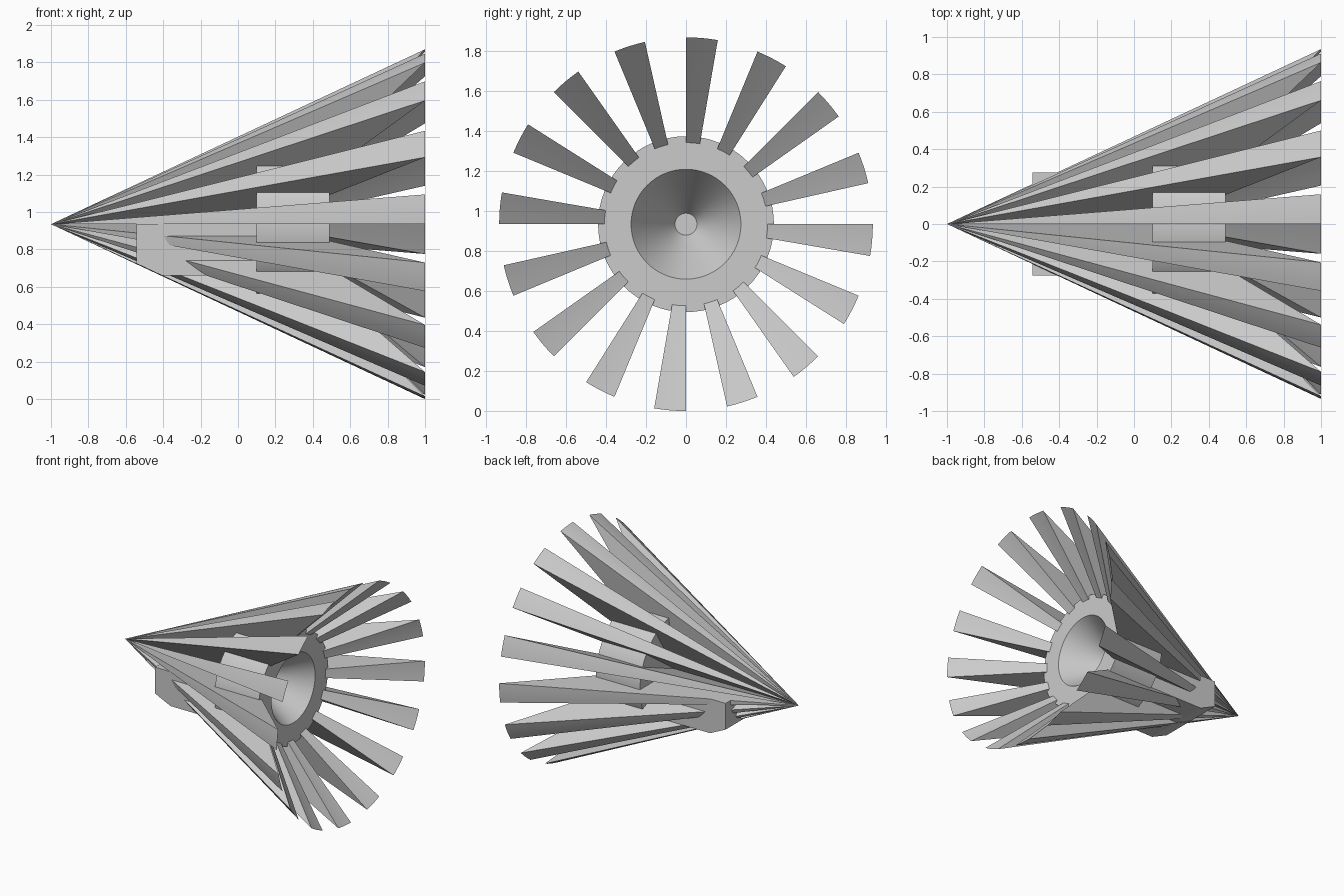
import bpy, bmesh
from math import sin, cos, pi, radians

if "Cube" in bpy.data.objects:
    bpy.data.objects.remove(bpy.data.objects["Cube"])

CZ = 0.935      # height of the main axis
R = 0.935       # rim radius of the finned cone


def add_object(name, bm, smooth=True):
    bmesh.ops.remove_doubles(bm, verts=bm.verts, dist=1e-5)
    bmesh.ops.recalc_face_normals(bm, faces=bm.faces)
    mesh = bpy.data.meshes.new(name)
    bm.to_mesh(mesh)
    bm.free()
    ob = bpy.data.objects.new(name, mesh)
    bpy.context.collection.objects.link(ob)
    if smooth:
        bpy.ops.object.select_all(action='DESELECT')
        ob.select_set(True)
        bpy.context.view_layer.objects.active = ob
        bpy.ops.object.shade_smooth_by_angle(angle=radians(30))
    return ob


def polar(x, r, a):
    # angle runs from +z towards +y
    return (x, r * sin(a), CZ + r * cos(a))


# Sixteen wedge fins, cut from a hollow cone
def fin(index, steps=4, width=radians(9.8)):
    bm = bmesh.new()
    start = index * 2 * pi / 16
    tip = bm.verts.new((-1, 0, CZ))
    root = bm.verts.new((0.095, 0, CZ))
    arc = [bm.verts.new(polar(1, R, start + width * i / steps))
           for i in range(steps + 1)]
    for p, q in zip(arc, arc[1:]):
        bm.faces.new((tip, p, q))
        bm.faces.new((root, q, p))
    bm.faces.new((tip, root, arc[0]))
    bm.faces.new((tip, arc[-1], root))
    add_object(f"fin_{index + 1}", bm)


for i in range(16):
    fin(i)


# Collar with a conical nozzle, turned around the main axis
def lathe(name, profile, segments=64):
    bm = bmesh.new()
    rings = [[bm.verts.new(polar(x, r, 2 * pi * i / segments))
              for i in range(segments)] for x, r in profile]
    for a, b in zip(rings, rings[1:]):
        for i in range(segments):
            j = (i + 1) % segments
            bm.faces.new((a[i], a[j], b[j], b[i]))
    bm.faces.new(rings[0])
    bm.faces.new(rings[-1])
    add_object(name, bm)


lathe("nozzle_collar", [(0.10, 0.05), (0.10, 0.44), (0.49, 0.44),
                        (0.49, 0.275), (0.15, 0.055)])

# Chamfered housing under the axis
bm = bmesh.new()
profile = [(-0.543, CZ), (-0.543, 0.725), (-0.405, 0.66), (0.10, 0.66), (0.10, CZ)]
base = bm.faces.new([bm.verts.new((x, -0.275, z)) for x, z in profile])
ext = bmesh.ops.extrude_face_region(bm, geom=[base], use_keep_orig=True)
bmesh.ops.translate(bm, vec=(0, 0.55, 0),
                    verts=[g for g in ext["geom"] if isinstance(g, bmesh.types.BMVert)])
add_object("lower_housing", bm, smooth=False)
